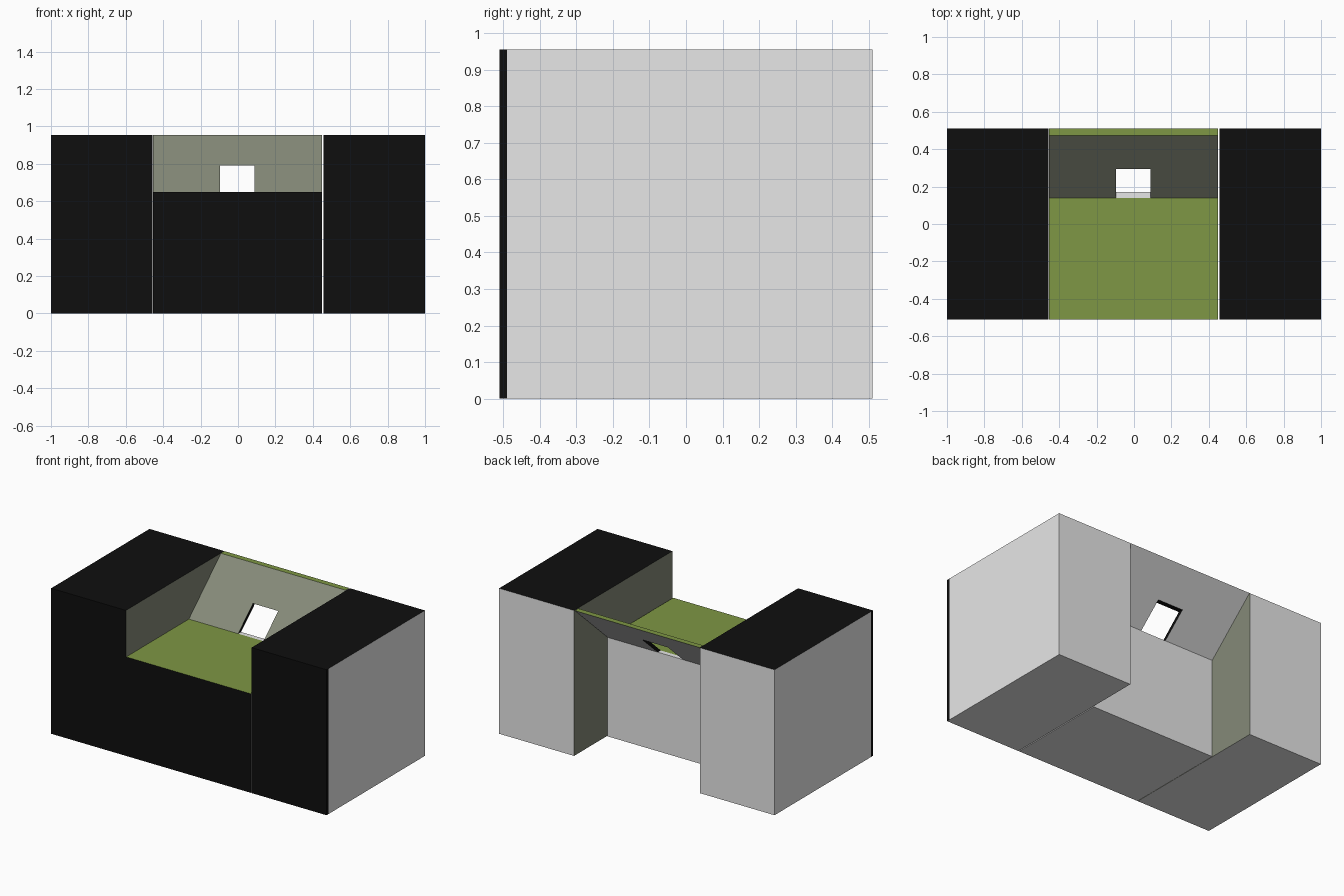
import bpy, bmesh
from mathutils import Vector

if "Cube" in bpy.data.objects:
    bpy.data.objects.remove(bpy.data.objects["Cube"])


def material(name, rgb):
    m = bpy.data.materials.new(name)
    m.diffuse_color = (*rgb, 1)
    m.use_nodes = True
    m.node_tree.nodes["Principled BSDF"].inputs["Base Color"].default_value = m.diffuse_color
    return m


GREY, BLACK, OLIVE, LINING = range(4)
MATS = [material("light grey", (0.8, 0.8, 0.8)),
        material("black", (0.0045, 0.0045, 0.0045)),
        material("olive green", (0.21, 0.31, 0.058)),
        material("olive grey", (0.235, 0.255, 0.19))]


def prism(name, x0, x1, profile, cut_y=None):
    """Extrude a closed (y, z) profile from x0 to x1."""
    bm = bmesh.new()
    face = bm.faces.new([bm.verts.new((x0, y, z)) for y, z in profile])
    ext = bmesh.ops.extrude_face_region(bm, geom=[face])
    bmesh.ops.translate(bm, vec=(x1 - x0, 0, 0),
                        verts=[v for v in ext["geom"] if isinstance(v, bmesh.types.BMVert)])
    if cut_y is not None:
        bmesh.ops.bisect_plane(bm, geom=bm.verts[:] + bm.edges[:] + bm.faces[:],
                               plane_co=(0, cut_y, 0), plane_no=(0, 1, 0))
    bmesh.ops.recalc_face_normals(bm, faces=bm.faces)
    me = bpy.data.meshes.new(name)
    bm.to_mesh(me)
    bm.free()
    ob = bpy.data.objects.new(name, me)
    bpy.context.collection.objects.link(ob)
    return ob


def paint(ob, rule):
    """Give each face the material chosen by rule(normal, centre)."""
    ob.data.materials.clear()
    for m in MATS:
        ob.data.materials.append(m)
    for p in ob.data.polygons:
        p.material_index = rule(Vector(p.normal), Vector(p.center))


FRONT, BACK, TOP, SEAT = -0.51, 0.51, 0.955, 0.65
PANEL = -0.49
LEFT_IN, RIGHT_IN = -0.455, 0.45
WALL = 0.17


# Side blocks: black front band and top, olive grey inner side
def block_rule(n, c):
    if n.z > 0.9 or n.y < -0.9:
        return BLACK
    if abs(n.x) > 0.9:
        if abs(c.x) < 0.6:
            return LINING
        return BLACK if c.y < PANEL else GREY
    return GREY


rect = [(FRONT, 0), (BACK, 0), (BACK, TOP), (FRONT, TOP)]
for name, x0, x1 in (("left_block", -1, -0.457), ("right_block", 0.456, 1)):
    paint(prism(name, x0, x1, rect, PANEL), block_rule)


# Seat: black front, olive top, grey sill under the opening
def seat_rule(n, c):
    if n.y < -0.9:
        return BLACK
    if n.z > 0.9:
        return OLIVE if c.y < 0.14 else GREY
    return GREY


seat = prism("seat", LEFT_IN, RIGHT_IN,
             [(FRONT, 0), (WALL, 0), (WALL, SEAT), (FRONT, SEAT)], 0.14)
paint(seat, seat_rule)

# Sloped backrest with a rectangular opening at its foot
backrest = prism("backrest", LEFT_IN, RIGHT_IN,
                 [(0.14, SEAT), (WALL, SEAT), (BACK, TOP), (0.473, TOP)])
cutter = prism("opening_cutter", -0.097, 0.087,
               [(0, 0.55), (0.6, 0.55), (0.6, 0.79), (0, 0.79)])
mod = backrest.modifiers.new("opening", 'BOOLEAN')
mod.operation = 'DIFFERENCE'
mod.solver = 'EXACT'
mod.object = cutter
bpy.context.view_layer.objects.active = backrest
bpy.ops.object.modifier_apply(modifier=mod.name)
bpy.data.objects.remove(cutter)


def back_rule(n, c):
    if abs(n.x) > 0.9 and abs(c.x) < 0.2:
        return BLACK
    if n.z < -0.9 and c.z > 0.7:
        return BLACK
    if n.z > 0.9:
        return OLIVE
    return LINING if n.y < -0.1 else GREY


paint(backrest, back_rule)
